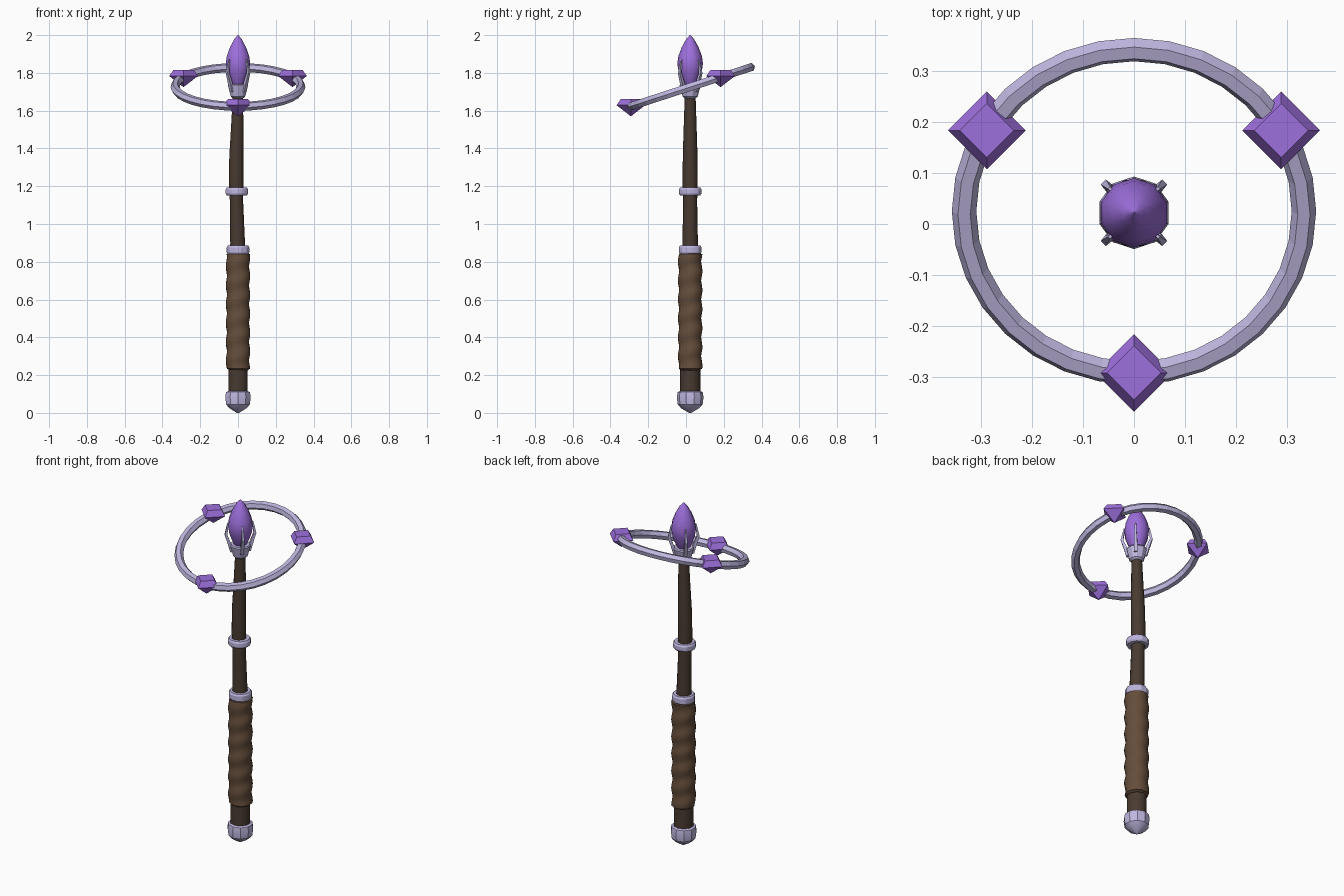
import bpy, bmesh, math
from mathutils import Vector, Matrix

if "Cube" in bpy.data.objects:
    bpy.data.objects.remove(bpy.data.objects["Cube"])

AX = 0.022  # y of the staff axis


def material(name, rgb):
    m = bpy.data.materials.new(name)
    m.diffuse_color = (*rgb, 1)
    m.use_nodes = True
    m.node_tree.nodes["Principled BSDF"].inputs["Base Color"].default_value = m.diffuse_color
    return m


WOOD = material("dark_wood", (0.065, 0.043, 0.03))
LEATHER = material("leather", (0.13, 0.075, 0.043))
METAL = material("pale_metal", (0.52, 0.47, 0.74))
GEM = material("purple_gem", (0.34, 0.16, 0.72))


def finish(bm, name, mat, smooth=None):
    bmesh.ops.recalc_face_normals(bm, faces=bm.faces)
    me = bpy.data.meshes.new(name)
    bm.to_mesh(me)
    bm.free()
    me.materials.append(mat)
    ob = bpy.data.objects.new(name, me)
    bpy.context.collection.objects.link(ob)
    if smooth:
        bpy.context.view_layer.objects.active = ob
        ob.select_set(True)
        bpy.ops.object.shade_smooth_by_angle(angle=math.radians(smooth))
        ob.select_set(False)
    return ob


def loft(name, rings, sides, mat, smooth=None, wave=None, turn=0.5):
    """Stack of closed rings (radius, z, optional x offset), capped at both ends."""
    bm = bmesh.new()
    prev = None
    for r, z, *off in rings:
        cx = off[0] if off else 0
        loop = []
        for i in range(sides):
            a = math.tau * (i + turn) / sides
            rr = r + (wave(a, z) if wave else 0)
            loop.append(bm.verts.new((cx + rr * math.cos(a), AX + rr * math.sin(a), z)))
        if prev:
            for i in range(sides):
                j = (i + 1) % sides
                bm.faces.new((prev[i], prev[j], loop[j], loop[i]))
        else:
            bm.faces.new(loop)
        prev = loop
    bm.faces.new(prev)
    return finish(bm, name, mat, smooth)


# Slightly crooked wooden shaft
loft("shaft", [(0.054, 0.05), (0.054, 0.3), (0.045, 0.8), (0.041, 0.9, -0.002),
               (0.037, 1.12, -0.008), (0.040, 1.22, -0.01), (0.039, 1.36, -0.009),
               (0.034, 1.52, -0.004), (0.028, 1.70)], 10, WOOD, 40)

# Spiral-wrapped leather grip
N = 36
loft("grip", [(0.05, 0.225)] + [(0.0635, 0.235 + 0.605 * i / N) for i in range(N + 1)]
     + [(0.05, 0.845)], 12, LEATHER, 40,
     wave=lambda a, z: 0.0035 * math.sin(math.tau * z / 0.1 - a))

# Metal pommel, bands and crystal socket
loft("pommel", [(0.006, 0.0), (0.048, 0.025), (0.066, 0.045), (0.071, 0.085),
                (0.066, 0.11), (0.05, 0.117)], 10, METAL, 30)
for name, z0, z1, x in (("grip_band", 0.84, 0.886, 0), ("upper_band", 1.152, 1.192, -0.006)):
    loft(name, [(0.04, z0, x), (0.056, z0, x), (0.062, z0 + 0.01, x),
                (0.062, z1 - 0.01, x), (0.056, z1, x), (0.036, z1, x)], 12, METAL, 30)
loft("socket", [(0.028, 1.665), (0.040, 1.675), (0.044, 1.69), (0.056, 1.735),
                (0.052, 1.742), (0.03, 1.742)], 10, METAL, 30)

# Main crystal
loft("crystal", [(0.025, 1.725), (0.045, 1.765), (0.062, 1.81), (0.068, 1.85),
                 (0.062, 1.89), (0.045, 1.935), (0.022, 1.977), (0.002, 2.0)], 10, GEM, 40)

# Four claw prongs around the crystal
bm = bmesh.new()
path = [(0.046, 1.70, 0.009), (0.060, 1.75, 0.009), (0.078, 1.80, 0.007), (0.066, 1.87, 0.003)]
for k in range(4):
    rot = Matrix.Rotation(math.radians(45 + 90 * k), 4, "Z")
    prev = None
    for r, z, h in path:
        loop = [bm.verts.new(rot @ Vector((r + dx * h, dy * h, z)) + Vector((0, AX, 0)))
                for dx, dy in ((-1, -1), (1, -1), (1, 1), (-1, 1))]
        if prev:
            for i in range(4):
                j = (i + 1) % 4
                bm.faces.new((prev[i], prev[j], loop[j], loop[i]))
        else:
            bm.faces.new(loop)
        prev = loop
    bm.faces.new(prev)
finish(bm, "prongs", METAL)

# Tilted floating ring with hexagonal section
R, r, MAJ, MIN = 0.333, 0.024, 32, 6
tilt = Matrix.Translation((0, AX + 0.003, 1.726)) @ Matrix.Rotation(math.radians(18), 4, "X")
bm = bmesh.new()
grid = []
for i in range(MAJ):
    a = math.tau * i / MAJ
    loop = []
    for j in range(MIN):
        b = math.tau * j / MIN
        d = R + r * math.cos(b)
        loop.append(bm.verts.new(tilt @ Vector((d * math.cos(a), d * math.sin(a), r * math.sin(b)))))
    grid.append(loop)
for i in range(MAJ):
    p, q = grid[i], grid[(i + 1) % MAJ]
    for j in range(MIN):
        k = (j + 1) % MIN
        bm.faces.new((p[j], q[j], q[k], p[k]))
finish(bm, "halo_ring", METAL)

# Three cut gems set on the ring: flat table, girdle, pointed base
for name, deg in (("ring_gem_front", 270), ("ring_gem_right", 30), ("ring_gem_left", 150)):
    a = math.radians(deg)
    c = tilt @ Vector((R * math.cos(a), R * math.sin(a), 0))
    bm = bmesh.new()
    top, mid = [[bm.verts.new(c + Vector((s * math.cos(i * math.pi / 2), s * math.sin(i * math.pi / 2), z)))
                 for i in range(4)] for s, z in ((0.053, 0.039), (0.076, 0.006))]
    tip = bm.verts.new(c + Vector((0, 0, -0.053)))
    bm.faces.new(top)
    for i in range(4):
        j = (i + 1) % 4
        bm.faces.new((mid[i], mid[j], top[j], top[i]))
        bm.faces.new((tip, mid[j], mid[i]))
    finish(bm, name, GEM)
